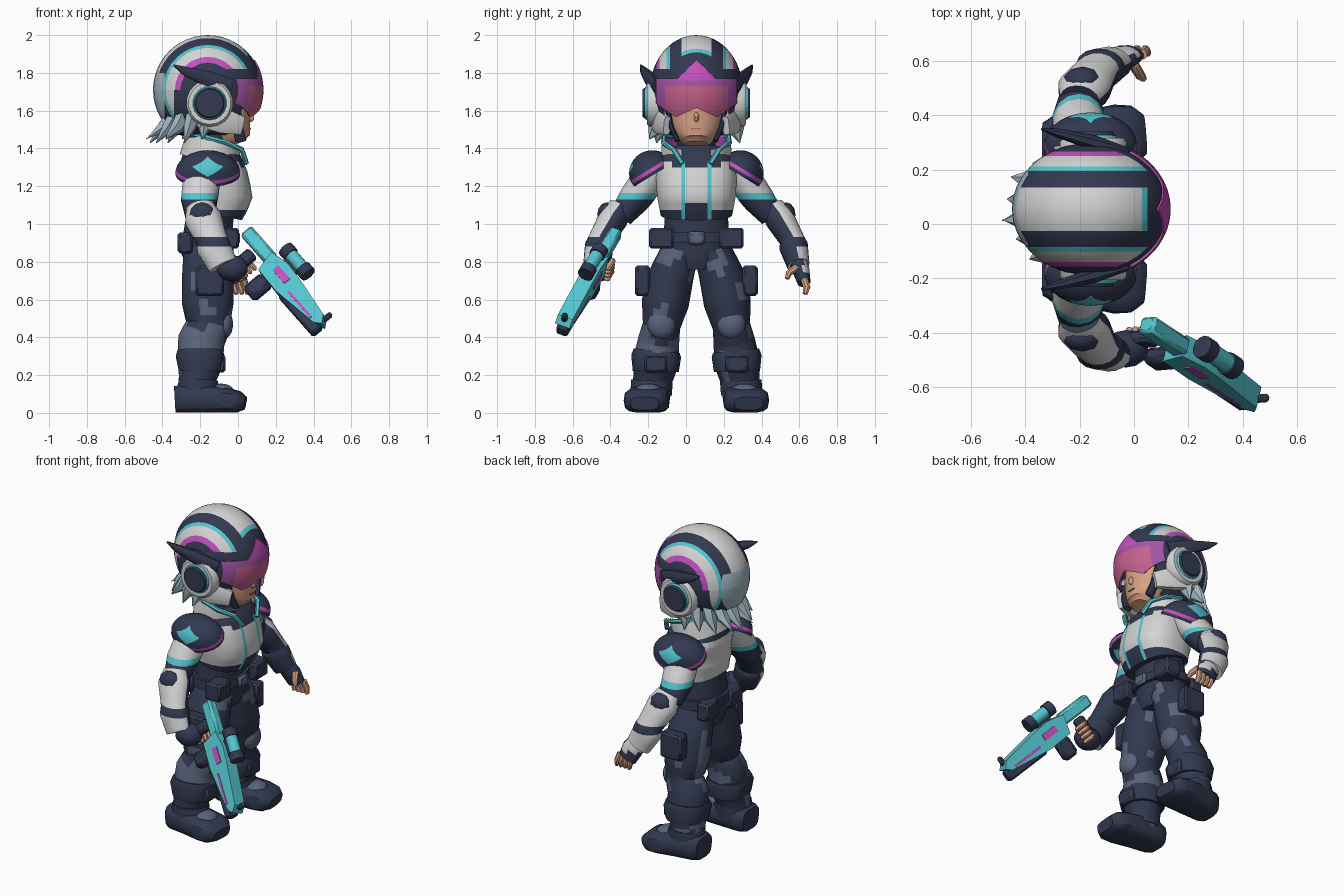
import bpy, bmesh, math
from mathutils import Vector, Matrix, noise

if "Cube" in bpy.data.objects:
    bpy.data.objects.remove(bpy.data.objects["Cube"])
MID = 0.055  # the figure faces +x and its middle plane is y = MID
PALETTE = dict(light_grey=(.66, .66, .66), navy=(.032, .041, .08), slate=(.1, .125, .2), cyan=(.09, .57, .63),
               magenta=(.55, .08, .52), visor_pink=(.56, .12, .27), visor_purple=(.37, .09, .38),
               skin=(.67, .36, .23), hair_blue=(.38, .5, .57), lip=(.42, .18, .13))
MATS = {}
for label, rgb in PALETTE.items():
    m = MATS[label] = bpy.data.materials.new(label)
    m.use_nodes, m.diffuse_color = True, (*rgb, 1)
    next(n for n in m.node_tree.nodes if n.type == 'BSDF_PRINCIPLED').inputs["Base Color"].default_value = (*rgb, 1)

def make(name, bm, paint, cuts=(), drop=None):
    """Cut, paint by name or rule, mark sharp edges and link the object."""
    for co, no in cuts:
        bmesh.ops.bisect_plane(bm, geom=bm.verts[:] + bm.edges[:] + bm.faces[:], plane_co=co, plane_no=no)
    if drop:
        bmesh.ops.delete(bm, geom=[f for f in bm.faces if drop(f.calc_center_median())], context='FACES')
    bmesh.ops.recalc_face_normals(bm, faces=bm.faces[:])
    me, slots = bpy.data.meshes.new(name), []
    for f in bm.faces:
        key = paint(f.calc_center_median(), f.normal) if callable(paint) else paint
        if key not in slots:
            slots.append(key)
            me.materials.append(MATS[key])
        f.material_index, f.smooth = slots.index(key), True
    for e in bm.edges:
        e.smooth = len(e.link_faces) == 2 and e.calc_face_angle(0) < 0.7
    bm.to_mesh(me)
    ob = bpy.data.objects.new(name, me)
    bpy.context.collection.objects.link(ob)
    return ob

def loft(name, pts, paint, seg=14, square=2.0, sub=1, cap=True, side=1, **kw):
    """Skin rings (x, offset from middle, z, radius a, radius b) along a path."""
    rows = [Vector(p).lerp(Vector(q), i / sub) for p, q in zip(pts, pts[1:]) for i in range(sub)] + [Vector(pts[-1])]
    path = [Vector((r[0], MID + side * r[1], r[2])) for r in rows]
    bm, rings = bmesh.new(), []
    for i, r in enumerate(rows):
        t = (path[min(i + 1, len(path) - 1)] - path[max(i - 1, 0)]).normalized()
        ref = Vector((0, 0, 1)) if abs(t.x) > 0.8 else Vector((1, 0, 0))
        u = (ref - t * ref.dot(t)).normalized()
        rings.append([])
        for k in range(seg):
            a = math.tau * (k + 0.5) / seg
            c, s = [math.copysign(abs(w) ** (2 / square), w) for w in (math.cos(a), math.sin(a))]
            rings[-1].append(bm.verts.new(path[i] + u * c * r[3] + t.cross(u) * s * r[4]))
    for lo, hi in zip(rings, rings[1:]):
        for k in range(seg):
            bm.faces.new((lo[k], lo[k - 1], hi[k - 1], hi[k]))
    for ring in (rings[0], rings[-1]) if cap else ():
        bm.faces.new(ring)
    return make(name, bm, paint, **kw)

def ball(name, at, radii, paint, seg=14, **kw):
    bm = bmesh.new()
    mat = Matrix.Translation((at[0], MID + at[1], at[2])) @ Matrix.Diagonal((*radii, 1))
    bmesh.ops.create_uvsphere(bm, u_segments=seg, v_segments=seg * 2 // 3, radius=1, matrix=mat)
    return make(name, bm, paint, **kw)

def box(name, at, size, paint, frame=Matrix.Translation((0, MID, 0)), bevel=0.012):
    bm = bmesh.new()
    bmesh.ops.create_cube(bm, size=1, matrix=Matrix.Translation(at) @ Matrix.Diagonal((*size, 1)))
    if bevel:
        bmesh.ops.bevel(bm, geom=bm.edges[:], offset=bevel, segments=1, affect='EDGES')
    bm.transform(frame)
    return make(name, bm, paint)

def planes(axis, *values):
    return [([v if i == axis else 0 for i in range(3)], [i == axis for i in range(3)]) for v in values]

def across(*offsets):
    return planes(1, *[MID + s * d for d in offsets for s in (-1, 1)])

# Helmet shell with stripes running front to back
HEAD = Vector((-0.16, 0, 1.71))
BANDS = ((.08, "light_grey"), (.14, "navy"), (.157, "cyan"), (.195, "light_grey"), (.212, "magenta"), (1, "navy"))
def helmet_paint(c, n):
    d = abs(c.y - MID)
    if c.x < -0.39 and c.z < 1.8:
        return "hair_blue"
    if c.x > .05 or (c.x > -.06 and c.z < 1.82) or (c.x > -.34 and c.z < 1.71):
        return "navy"
    return "cyan" if c.x > 0.03 and d < 0.08 else next(key for edge, key in BANDS if d < edge)
ball("helmet", HEAD, (.29, .245, .29), helmet_paint, seg=36, cuts=across(.08, .14, .157, .17, .195, .212)
     + planes(2, 1.47, 1.62, 1.71, 1.8, 1.82) + planes(0, -.39, -.34, -.06, .03, .05),
     drop=lambda c: c.z < 1.47 or (c.z < 1.62 and c.x > -0.06 and abs(c.y - MID) < 0.17))

# Visor: curved sheet with a nose notch and a pointed brow
bm, grid = bmesh.new(), []
for i in range(45):
    d = 0.215 * (i / 22 - 1)
    a = abs(d)
    low, high = (1.615 - 0.45 * a if a < 0.11 else 1.565 + 0.7 * (a - 0.11)), max(1.77, 1.87 - a)
    grid.append([])
    for z in [low + (high - low) * j / 12 for j in range(13)]:
        x = HEAD.x + 0.295 * math.sqrt(1 - (d / 0.255) ** 2 - ((z - HEAD.z) / 0.3) ** 2)
        grid[-1].append(bm.verts.new((x, MID + d, z)))
for p, q in zip(grid, grid[1:]):
    for j in range(12):
        bm.faces.new((p[j], q[j], q[j + 1], p[j + 1]))
def visor_paint(c, n):
    d = abs(c.y - MID)
    return "magenta" if c.z > 1.76 and d < .1 else "visor_pink" if c.z < 1.73 and d < 0.17 else "visor_purple"
visor = make("visor", bm, visor_paint, cuts=planes(2, 1.73, 1.76))
visor.modifiers.new("thickness", 'SOLIDIFY').thickness = 0.012

# Face, neck and hair
loft("face", [(-.02, 0, 1.42, .065, .065), (-.03, 0, 1.45, .095, .1), (-.04, 0, 1.52, .108, .13),
              (-.06, 0, 1.6, .13, .15), (-.07, 0, 1.7, .13, .15)], "skin", seg=20, sub=2)
ball("nose", (.065, 0, 1.565), (.022, .014, .026), "skin", seg=10)
box("mouth", (.066, 0, 1.505), (.008, .05, .007), "lip", bevel=0)
loft("neck", [(-.14, 0, 1.35, .1, .1), (-.12, 0, 1.5, .09, .1)], "navy")
ball("hair_mass", (-.21, 0, 1.54), (.18, .185, .085), "hair_blue")
for i in range(10):
    c, s, far = math.cos(1.66 + .33 * i), math.sin(1.66 + .33 * i), 0.02 * (i % 2)
    loft("hair_spike", [(HEAD.x + .19 * c, .18 * s, 1.58, .04, .06), (HEAD.x + .24 * c, .21 * s, 1.51, .035, .05),
                        (HEAD.x + (.31 + far) * c, (.23 + far) * s, 1.43 + far, .003, .003)], "hair_blue", seg=6)

# Collar, open at the throat, with a bright lining
for part, grow, key in (("collar", 0, "light_grey"), ("collar_lining", -.014, "magenta")):
    loft(part, [(-.15, 0, 1.33, .165 + grow, .19 + grow), (-.13, 0, 1.41, .16 + grow, .185 + grow),
                (-.12, 0, 1.44, .16 + grow, .18 + grow)], key, seg=28, cap=False, cuts=across(.075),
         drop=lambda c: c.x > -.06 and abs(c.y - MID) < .075)

# Jacket, waist and belt
def jacket_paint(c, n):
    d, front = abs(c.y - MID), c.x > -.05
    if front and .06 < d < .08 and c.z < 1.33:
        return "cyan"
    dark = c.z < 1.075 or c.z > 1.33 or (front and d < .13 and (c.z > 1.3 or d < .06 and c.z < 1.11))
    return "navy" if dark else "light_grey"
loft("jacket", [(-.13, 0, 1.05, .155, .19), (-.11, 0, 1.15, .188, .21), (-.12, 0, 1.24, .175, .215),
                (-.15, 0, 1.33, .165, .2), (-.16, 0, 1.4, .13, .14)], jacket_paint, seg=24, square=2.5, sub=2,
     cuts=across(.06, .08, .13) + planes(2, 1.075, 1.11, 1.3, 1.33))
loft("waist", [(-.16, 0, .76, .11, .13), (-.16, 0, .84, .14, .18), (-.16, 0, .95, .13, .175),
               (-.14, 0, 1.1, .125, .165)], "navy", seg=20)
loft("belt", [(-.16, 0, .9, .155, .2), (-.16, 0, .955, .15, .195)], "navy", seg=20)
box("belt_buckle", (-.005, 0, .925), (.03, .09, .07), "slate")

for s, word in ((1, "left_"), (-1, "right_")):
    # Helmet side parts and collar edge
    loft(word + "fin", [(-.03, .215, 1.73, .04, .015), (-.15, .245, 1.765, .045, .03),
                        (-.28, .28, 1.81, .025, .018), (-.34, .295, 1.84, .005, .005)], "navy", seg=8, side=s)
    for part, r, out, key in (("rim", .125, .262, "light_grey"), ("ring", .093, .272, "cyan"), ("cap", .082, .285, "navy")):
        loft(word + "ear_" + part, [(-.15, d, 1.64, k * r, k * r) for d, k in ((.17, 1), (out - .015, 1), (out, .9))],
             key, seg=18, side=s)
    loft(word + "jaw_guard", [(-.2, .22, 1.58, .07, .03), (-.08, .2, 1.545, .068, .03), (.02, .155, 1.52, .05, .02)],
         "light_grey", seg=8, square=4, side=s)
    loft(word + "chin_strap", [(-.02, .155, 1.62, .035, .014), (.0, .132, 1.51, .03, .014), (.015, .1, 1.44, .03, .014)],
         "navy", seg=8, side=s)
    rim = ((-.275, 0, 1.475), (-.25, .1, 1.47), (-.17, .17, 1.46), (-.06, .175, 1.43), (.02, .12, 1.395), (.045, .075, 1.32))
    loft(word + "collar_edge", [(*p, .014, .014) for p in rim], "cyan", seg=6, side=s)

    # Shoulder pad with a diamond inlay and a trimmed rim
    bm = bmesh.new()
    bmesh.ops.create_uvsphere(bm, u_segments=24, v_segments=16, radius=1)
    edges = [((k * .48, 0, .68), (k / .48, 0, m / .3)) for k in (1, -1) for m in (1, -1)]
    pad = make(word + "shoulder_pad", bm, lambda c, n: "cyan" if c.y * s > 0 and abs(c.x) / .48 + abs(c.z - .68) / .3 < 1
               else "magenta" if .04 < c.z < .2 else "navy", edges + planes(2, -.1, .04, .2), lambda c: c.z < -.1)
    pad.data.transform(Matrix.Translation((-.16, MID + s * .235, 1.27)) @ Matrix.Rotation(-s * .55, 4, 'X')
                       @ Matrix.Diagonal((.172, .122, .12, 1)))

    # Arm
    loft(word + "sleeve", [(-.18, .2, 1.32, .1, .09), (-.2, .3, 1.17, .1, .088), (-.205, .33, 1.13, .098, .085),
                           (-.2, .4, 1.04, .08, .065)], cuts=planes(2, 1.13, 1.165), side=s,
         paint=lambda c, n: "light_grey" if c.z > 1.165 else "cyan" if c.z > 1.13 else "navy")
    loft(word + "forearm", [(-.2, .4, 1.09, .075, .065), (-.185, .44, 1.03, .1, .08), (-.14, .505, .92, .082, .067),
                            (-.13, .515, .88, .092, .077), (-.08, .54, .78, .08, .06)], seg=16, sub=2, side=s,
         paint=lambda c, n: "light_grey" if n.y * s > -.05 and not .88 < c.z < .93 else "navy", cuts=planes(2, .88, .93))
    ball(word + "elbow_guard", (-.19, s * .475, 1.05), (.07, .05, .065), "navy", seg=10)

    # Leg and boot
    loft(word + "leg", [(-.16, .085, .86, .13, .1), (-.16, .135, .72, .138, .12), (-.16, .165, .58, .138, .125),
                        (-.155, .185, .46, .115, .1), (-.195, .2, .38, .125, .11), (-.2, .215, .27, .122, .122),
                        (-.215, .23, .18, .1, .105), (-.22, .24, .08, .105, .1)], seg=18, sub=3, side=s,
         paint=lambda c, n: "slate" if noise.noise(c * 7) > (.15 if .4 < c.z < .65 else .28) else "navy")
    ball(word + "knee_pad", (-.075, s * .185, .47), (.05, .075, .08), "slate")
    loft(word + "boot_band", [(-.2, .215, .22, .115, .122), (-.2, .213, .3, .132, .132), (-.2, .21, .33, .122, .122)],
         "navy", square=2.6, side=s)
    loft(word + "boot", [(-.335, .24, .072, .07, .08), (-.3, .24, .074, .074, .1), (-.18, .25, .075, .075, .11),
                         (-.06, .265, .066, .066, .121), (.0, .272, .058, .058, .11), (.038, .275, .05, .035, .075)],
         "navy", square=3.4, sub=2, side=s)
    loft(word + "boot_ankle", [(-.21, .24, .1, .12, .11), (-.21, .235, .17, .105, .11)], "navy", side=s)
    ball(word + "boot_instep", (-.09, s * .255, .115), (.07, .075, .04), "slate")

    # Pouches and small plates
    for part, at, size, key in (("front_pouch", (-.05, s * .185, .925), (.11, .13, .11), "navy"),
                                ("back_pouch", (-.28, s * .12, .9), (.08, .13, .11), "navy"),
                                ("thigh_pouch", (-.15, s * .285, .7), (.15, .08, .16), "navy"),
                                ("shin_plate", (-.085, s * .215, .26), (.04, .12, .09), "navy")):
        box(word + part, at, size, key)

# Left hand, open
loft("left_glove", [(-.08, .54, .8, .06, .045), (-.045, .555, .75, .068, .045), (-.02, .57, .69, .06, .035)],
     lambda c, n: "light_grey" if n.y > .5 and c.z > .74 else "navy", sub=2)
for x in (-.06, -.03, 0, .03):
    loft("left_finger", [(x, .57, .71, .019, .021), (x + .012, .585, .665, .018, .02), (x + .022, .575, .63, .012, .014)],
         "skin", seg=8)
loft("left_thumb", [(.0, .53, .77, .02, .02), (.025, .49, .74, .018, .018), (.035, .48, .71, .012, .012)], "skin", seg=8)

# Blaster, built along its own axes: forward, sideways, up, then rolled inward
fwd = Vector((.605, -.404, -.686)).normalized()
up = (Vector((0, 0, 1)) - fwd * fwd.z).normalized()
frame = Matrix((fwd, up.cross(fwd), up)).transposed().to_4x4() @ Matrix.Rotation(-.5, 4, 'X')
frame.translation = (.25, -.52, .69)
bm = bmesh.new()
outline = [(-.17, .05), (-.06, .075), (.05, .068), (.3, .038), (.335, 0), (.3, -.03), (.02, -.07), (-.14, -.065)]
base = bm.faces.new([bm.verts.new((u, -.042, w)) for u, w in outline])
new = bmesh.ops.extrude_face_region(bm, geom=[base])["geom"]
bmesh.ops.translate(bm, vec=(0, .084, 0), verts=[v for v in new if isinstance(v, bmesh.types.BMVert)])
bm.transform(frame)
make("blaster_body", bm, "cyan")
for part, at, size, key, bevel in (
        ("barrel", (.19, 0, -.045), (.3, .065, .07), "navy", .012), ("stock", (-.26, 0, .025), (.22, .066, .075), "cyan", .012),
        ("grip", (-.25, 0, -.11), (.07, .05, .17), "navy", .012), ("sight", (.31, 0, .045), (.03, .03, .06), "navy", .01),
        ("front_grip", (-.08, 0, -.125), (.1, .065, .13), "navy", .02), ("scope_mount", (-.05, 0, .08), (.1, .03, .06), "navy", 0),
        ("inlay", (-.03, 0, .01), (.1, .094, .04), "magenta", 0), ("line", (.17, 0, -.022), (.2, .09, .014), "magenta", 0)):
    box("blaster_" + part, at, size, key, frame, bevel)
for part, u, length, r, key in (("tube", -.05, .14, .036, "cyan"), ("rear", -.125, .05, .044, "navy"),
                                ("front", .025, .05, .044, "navy")):
    bm = bmesh.new()
    place = frame @ Matrix.Translation((u, 0, .12)) @ Matrix.Rotation(math.pi / 2, 4, 'Y')
    bmesh.ops.create_cone(bm, cap_ends=True, segments=12, radius1=r, radius2=r, depth=length, matrix=place)
    make("blaster_scope_" + part, bm, key)

# Right hand, closed on the grip
ball("right_glove", (-.03, -.515, .765), (.085, .07, .07), "navy")
for i in range(4):
    box("right_finger", (-.225, .035, -.07 - .03 * i), (.085, .034, .026), "skin", frame, .01)
